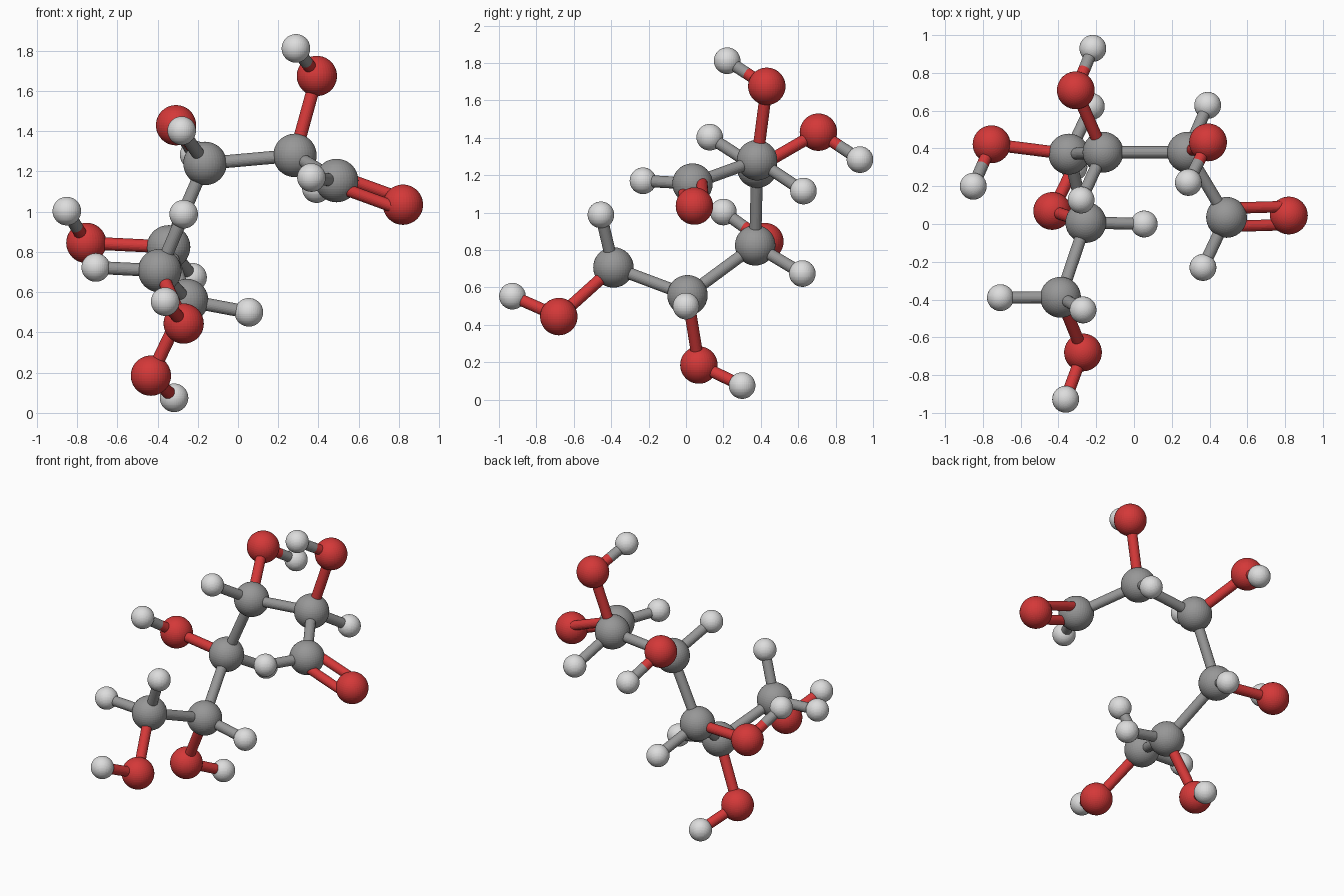
import bpy
from mathutils import Vector

if "Cube" in bpy.data.objects:
    bpy.data.objects.remove(bpy.data.objects["Cube"])


def material(name, rgb):
    m = bpy.data.materials.new(name)
    m.diffuse_color = (*rgb, 1)
    m.use_nodes = True
    m.node_tree.nodes["Principled BSDF"].inputs["Base Color"].default_value = m.diffuse_color
    return m


GREY = material("carbon grey", (0.31, 0.31, 0.31))
RED = material("oxygen red", (0.66, 0.04, 0.04))
WHITE = material("hydrogen white", (0.72, 0.72, 0.72))

# Per element: part name, ball radius, colour
KINDS = {
    "C": ("carbon", 0.108, GREY),
    "O": ("oxygen", 0.10, RED),
    "H": ("hydrogen", 0.071, WHITE),
}

# Ball centres: chain carbons, their oxygens, hydrogens on carbon (H), hydrogens on oxygen (HO)
ATOMS = {
    "C1": (0.49, 0.035, 1.155), "O1": (0.82, 0.045, 1.035), "H1": (0.365, -0.23, 1.17),
    "C2": (0.283, 0.38, 1.28), "O2": (0.392, 0.432, 1.675), "H2": (0.39, 0.628, 1.115),
    "HO2": (0.288, 0.22, 1.812),
    "C3": (-0.164, 0.38, 1.24), "O3": (-0.308, 0.708, 1.43), "H3": (-0.28, 0.127, 1.403),
    "HO3": (-0.218, 0.93, 1.283),
    "C4": (-0.345, 0.37, 0.825), "O4": (-0.754, 0.422, 0.845), "H4": (-0.226, 0.622, 0.674),
    "HO4": (-0.851, 0.20, 1.003),
    "C5": (-0.255, 0.008, 0.558), "O5": (-0.433, 0.069, 0.185), "H5": (0.054, 0.0, 0.50),
    "HO5": (-0.318, 0.30, 0.075),
    "C6": (-0.389, -0.388, 0.707), "O6": (-0.27, -0.68, 0.444), "H6a": (-0.707, -0.39, 0.723),
    "H6b": (-0.27, -0.455, 0.988), "HO6": (-0.362, -0.928, 0.553),
}
POS = {k: Vector(v) for k, v in ATOMS.items()}


def ball(label, centre):
    part, radius, mat = KINDS[label[0]]
    bpy.ops.mesh.primitive_uv_sphere_add(segments=40, ring_count=24, radius=radius, location=centre)
    ob = bpy.context.object
    ob.name = f"{part}_ball_{label}"
    ob.data.materials.append(mat)


def rod(name, a, b, mat, radius=0.032):
    d = b - a
    bpy.ops.mesh.primitive_cylinder_add(vertices=24, radius=radius, depth=d.length,
                                        location=(a + b) / 2)
    ob = bpy.context.object
    ob.rotation_euler = d.to_track_quat("Z", "Y").to_euler()
    ob.name = name
    ob.data.materials.append(mat)


# Balls
for label, centre in POS.items():
    ball(label, centre)

# Single bonds
for n in range(1, 7):
    c, o = f"C{n}", f"O{n}"
    if n < 6:
        rod(f"chain_bond_{n}", POS[c], POS[f"C{n + 1}"], GREY)
    for h in (f"H{n}", f"H{n}a", f"H{n}b"):
        if h in POS:
            rod(f"carbon_hydrogen_bond_{h}", POS[c], POS[h], GREY)
    if n > 1:
        rod(f"carbon_oxygen_bond_{n}", POS[c], POS[o], RED)
        # Oxygen half is red; outer half is grey on the upper groups
        h = POS[f"HO{n}"]
        mid = (POS[o] + h) / 2
        rod(f"hydroxyl_bond_inner_{n}", POS[o], mid, RED)
        rod(f"hydroxyl_bond_outer_{n}", mid, h, GREY if n < 5 else RED)

# Double bond: two parallel rods
axis = (POS["O1"] - POS["C1"]).normalized()
side = Vector((0, 0.86, 0.5))
side = (side - axis * side.dot(axis)).normalized() * 0.055
for s in (-1, 1):
    rod("double_bond_rod", POS["C1"] + side * s, POS["O1"] + side * s, RED, 0.03)
